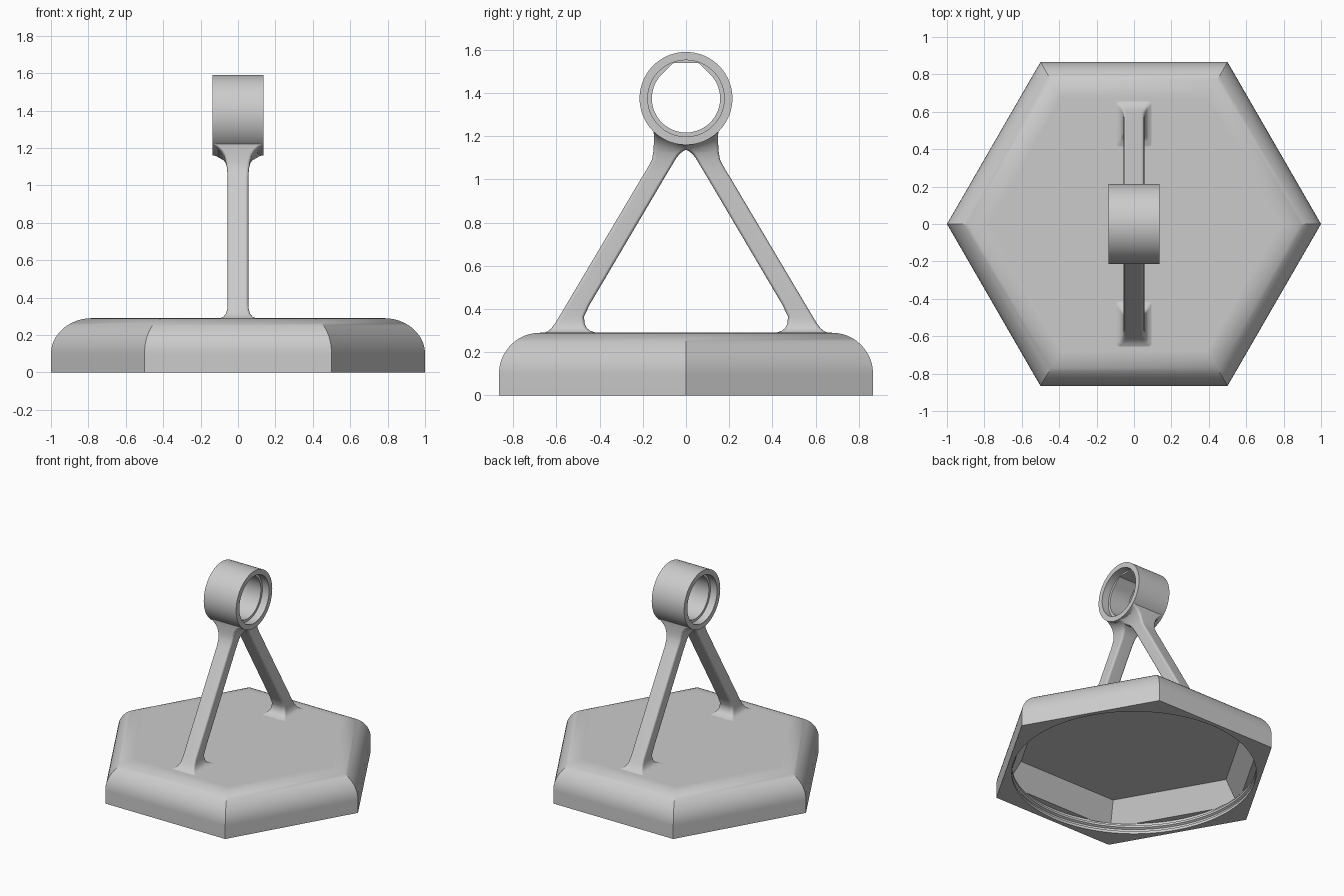
import bpy, bmesh
from math import sin, cos, pi, radians, hypot, sqrt

if "Cube" in bpy.data.objects:
    bpy.data.objects.remove(bpy.data.objects["Cube"])

grey = bpy.data.materials.new("plain grey")
grey.use_nodes = True
grey.diffuse_color = (0.6, 0.6, 0.6, 1)
grey.node_tree.nodes["Principled BSDF"].inputs["Base Color"].default_value = (0.6, 0.6, 0.6, 1)


def loft(name, rings, closed=False):
    """Skin a list of equal-length point loops; cap the ends unless closed."""
    bm = bmesh.new()
    loops = [[bm.verts.new(p) for p in ring] for ring in rings]
    pairs = list(zip(loops, loops[1:]))
    if closed:
        pairs.append((loops[-1], loops[0]))
    else:
        bm.faces.new(loops[0])
        bm.faces.new(loops[-1])
    for a, b in pairs:
        n = len(a)
        for i in range(n):
            j = (i + 1) % n
            bm.faces.new((a[i], a[j], b[j], b[i]))
    bmesh.ops.recalc_face_normals(bm, faces=bm.faces)
    mesh = bpy.data.meshes.new(name)
    bm.to_mesh(mesh)
    bm.free()
    ob = bpy.data.objects.new(name, mesh)
    bpy.context.collection.objects.link(ob)
    mesh.materials.append(grey)
    return ob


def polygon(n, r, z):
    return [(r * cos(2 * pi * i / n), r * sin(2 * pi * i / n), z) for i in range(n)]


def activate(ob):
    bpy.ops.object.select_all(action='DESELECT')
    ob.select_set(True)
    bpy.context.view_layer.objects.active = ob


def smooth(ob, angle):
    activate(ob)
    bpy.ops.object.shade_smooth_by_angle(angle=radians(angle))
    mod = ob.modifiers.new("Even shading", 'WEIGHTED_NORMAL')
    mod.keep_sharp = True


def cut(ob, cutter):
    cutter.hide_render = True
    mod = ob.modifiers.new("Cut", 'BOOLEAN')
    mod.operation = 'DIFFERENCE'
    mod.solver = 'EXACT'
    mod.object = cutter
    activate(ob)
    bpy.ops.object.modifier_apply(modifier=mod.name)
    bpy.data.objects.remove(cutter)


# Hexagonal base with a rounded top edge
HEIGHT, ROUND = 0.29, 0.19
APOTHEM = sqrt(3) / 2
rings = [polygon(6, 1, 0)]
for i in range(13):
    a = pi / 2 * i / 12
    inset = ROUND * (1 - cos(a)) / APOTHEM
    rings.append(polygon(6, 1 - inset, HEIGHT - ROUND + ROUND * sin(a)))
base = loft("base", rings)

# Hollow underside: tapered hexagonal pocket above a grooved round opening
cut(base, loft("pocket_cutter", [polygon(6, 0.93, 0.085), polygon(6, 0.82, 0.25)]))
bore = [(0.835, -0.02), (0.835, 0.02), (0.85, 0.028), (0.85, 0.042),
        (0.835, 0.05), (0.835, 0.066), (0.85, 0.074), (0.85, 0.09)]
cut(base, loft("opening_cutter", [polygon(96, r, z) for r, z in bore]))
smooth(base, 30)

# Ring with a narrower, flat-topped lip inside the bore
RING_Z, RING_R, HALF_W = 1.375, 0.215, 0.135
BORE, LIP, LIP_W, LIP_TOP = 0.177, 0.158, 0.08, 0.165
sections = []
for i in range(96):
    a = 2 * pi * i / 96
    off = min(a, 2 * pi - a)
    lip = LIP
    if off < pi / 4:
        lip = min(LIP / cos(pi / 4 - off), LIP_TOP / cos(off))
    half = [(HALF_W, RING_R), (HALF_W, BORE), (LIP_W, BORE), (LIP_W, lip)]
    profile = half + [(-x, r) for x, r in reversed(half)]
    sections.append([(x, r * sin(a), RING_Z + r * cos(a)) for x, r in profile])
ring = loft("ring", sections, closed=True)
smooth(ring, 30)


def strut_section(inner, outer, hx, radius=0.016, steps=3):
    """Rounded rectangle spanning two side points, hx wide each way."""
    (yi, zi), (yo, zo) = inner, outer
    hw = hypot(yo - yi, zo - zi) / 2
    points = []
    for k, (sx, sw) in enumerate([(1, 1), (-1, 1), (-1, -1), (1, -1)]):
        for s in range(steps + 1):
            a = pi / 2 * (k + s / steps)
            x = sx * (hx - radius) + radius * cos(a)
            t = 0.5 + (sw * (hw - radius) + radius * sin(a)) / (2 * hw)
            points.append((x, yi + t * (yo - yi), zi + t * (zo - zi)))
    return points


# Sloping legs, flared into the ring above and the base below
leg_rows = [
    ((-0.004, 1.17), (0.14, 1.225), 0.134),
    ((-0.004, 1.16), (0.15, 1.221), 0.134),
    ((-0.004, 1.150), (0.149, 1.207), 0.112),
    ((-0.004, 1.140), (0.149, 1.191), 0.094),
    ((0.014, 1.130), (0.149, 1.165), 0.076),
    ((0.030, 1.117), (0.151, 1.130), 0.066),
    ((0.046, 1.097), (0.158, 1.090), 0.059),
    ((0.068, 1.060), (0.185, 1.040), 0.055),
    ((0.104, 1.000), (0.210, 1.000), 0.055),
    ((0.446, 0.420), (0.554, 0.420), 0.055),
    ((0.472, 0.365), (0.587, 0.365), 0.055),
    ((0.470, 0.335), (0.605, 0.335), 0.058),
    ((0.460, 0.312), (0.622, 0.312), 0.066),
    ((0.442, 0.298), (0.638, 0.298), 0.078),
    ((0.412, 0.289), (0.656, 0.289), 0.097),
    ((0.412, 0.275), (0.656, 0.275), 0.097),
]
legs = loft("legs", [strut_section(*row) for row in leg_rows])
mirror = legs.modifiers.new("Opposite leg", 'MIRROR')
mirror.use_axis = (False, True, False)
mirror.use_mirror_merge = False
smooth(legs, 40)
